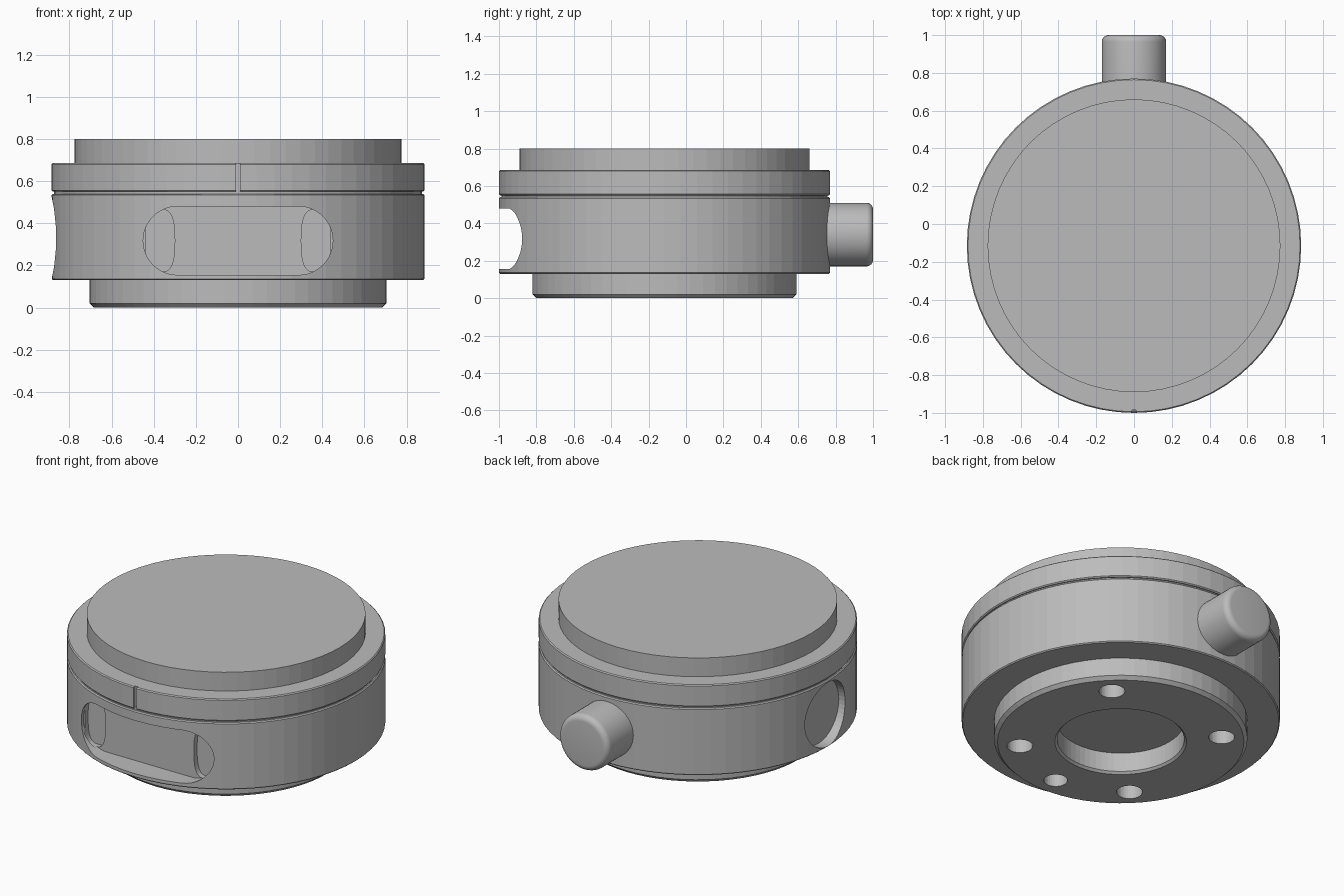
import bpy
import bmesh
from math import sin, cos, pi, copysign
from mathutils import Matrix, Vector

if "Cube" in bpy.data.objects:
    bpy.data.objects.remove(bpy.data.objects["Cube"])

CY = -0.115      # y of the housing axis
SEG = 64

grey = bpy.data.materials.new("machined grey")
grey.use_nodes = True
grey.diffuse_color = (0.5, 0.5, 0.5, 1)
grey.node_tree.nodes["Principled BSDF"].inputs["Base Color"].default_value = grey.diffuse_color


def loft(name, rings, matrix=Matrix()):
    """Closed solid through matching rings of points."""
    bm = bmesh.new()
    loops = [[bm.verts.new(p) for p in ring] for ring in rings]
    n = len(loops[0])
    for a, b in zip(loops, loops[1:]):
        for i in range(n):
            j = (i + 1) % n
            bm.faces.new((a[i], a[j], b[j], b[i]))
    bm.faces.new(loops[0])
    bm.faces.new(loops[-1])
    bm.transform(matrix)
    bmesh.ops.recalc_face_normals(bm, faces=bm.faces)
    mesh = bpy.data.meshes.new(name)
    bm.to_mesh(mesh)
    bm.free()
    mesh.materials.append(grey)
    obj = bpy.data.objects.new(name, mesh)
    bpy.context.collection.objects.link(obj)
    return obj


def lathe(name, profile, matrix=Matrix.Translation((0, CY, 0)), seg=SEG):
    """Turn a (radius, height) profile about the local z axis."""
    return loft(name, [[Vector((r * cos(2 * pi * i / seg), r * sin(2 * pi * i / seg), z))
                        for i in range(seg)] for r, z in profile], matrix)


def prism(name, outline, y0, y1):
    """Extrude an (x, z) outline along y."""
    return loft(name, [[Vector((x, y, z)) for x, z in outline] for y in (y0, y1)])


def cut(target, cutters):
    """Subtract the cutters, bake the result and drop them."""
    for c in cutters:
        c.hide_render = True
        mod = target.modifiers.new("cut", "BOOLEAN")
        mod.operation = "DIFFERENCE"
        mod.solver = "EXACT"
        mod.object = c
        graph = bpy.context.evaluated_depsgraph_get()
        baked = bpy.data.meshes.new_from_object(target.evaluated_get(graph))
        target.modifiers.clear()
        target.data = baked
        bpy.data.objects.remove(c)


def drum(name, radius, z0, z1, low=0.006, high=0.006):
    """Disc with chamfered rims."""
    profile = [(radius - low, z0), (radius, z0 + low)] if low else [(radius, z0)]
    profile += [(radius, z1 - high), (radius - high, z1)] if high else [(radius, z1)]
    return lathe(name, profile)


# Mounting base with a chamfered bore and five screw holes
base = drum("mounting_base", 0.705, 0, 0.13, low=0.02, high=0)
bore = lathe("bore_cutter", [(0.38, -0.014), (0.353, 0.013), (0.353, 0.2)])
spots = [(sx * 0.398, sy * 0.398, 0.072) for sx in (-1, 1) for sy in (-1, 1)]
spots.append((0, -0.563, 0.066))
holes = [lathe("hole_cutter", [(r, -0.1), (r, 0.2)], Matrix.Translation((x, CY + y, 0)), 32)
         for x, y, r in spots]
cut(base, [bore] + holes)

# Main housing with the front window and the side port
body = drum("housing", 0.885, 0.13, 0.54)
WZ, WR, WX = 0.3175, 0.1625, 0.2875
angles = [-pi / 2 + pi * i / 24 for i in range(25)]
stadium = [(s * (WX + WR * cos(a)), WZ + s * WR * sin(a)) for s in (1, -1) for a in angles]
cutters = [prism("window_cutter", stadium, -1.2, CY - 0.742)]
for side in (-1, 1):
    # deeper rounded pocket at each end of the window
    pocket = []
    for i in range(40):
        c, s = cos(2 * pi * i / 40), sin(2 * pi * i / 40)
        pocket.append((side * (0.37 + 0.07 * copysign(abs(c) ** 0.6, c)),
                       WZ + 0.148 * copysign(abs(s) ** 0.8, s)))
    cutters.append(prism("pocket_cutter", pocket, CY - 0.76, CY - 0.71))
port = Matrix.Translation((-0.82, CY, 0.33)) @ Matrix.Rotation(-pi / 2, 4, "Y")
cutters.append(lathe("port_cutter", [(0.195, 0), (0.195, 0.3)], port, 48))
cut(body, cutters)

# Shadow gap, index ring with a zero notch, and the top plate
drum("gap_core", 0.872, 0.53, 0.56, 0, 0)
ring = drum("index_ring", 0.885, 0.55, 0.685)
notch = [(-0.01, 0.5), (0.01, 0.5), (0.01, 0.75), (-0.01, 0.75)]
cut(ring, [prism("notch_cutter", notch, -1.1, CY - 0.87)])
drum("top_plate", 0.775, 0.68, 0.80, 0, 0)

# Rear knob with a rounded rim
R, F = 0.17, 0.035
rim = [(R - F + F * cos(a), 1 - F + F * sin(a)) for a in (pi / 2 * i / 6 for i in range(7))]
knob = lathe("rear_knob", [(R, 0.6)] + rim,
             Matrix.Translation((0, 0, 0.34)) @ Matrix.Rotation(-pi / 2, 4, "X"), 48)
bpy.ops.object.select_all(action="DESELECT")
knob.select_set(True)
bpy.context.view_layer.objects.active = knob
bpy.ops.object.shade_smooth_by_angle(angle=pi / 6)
